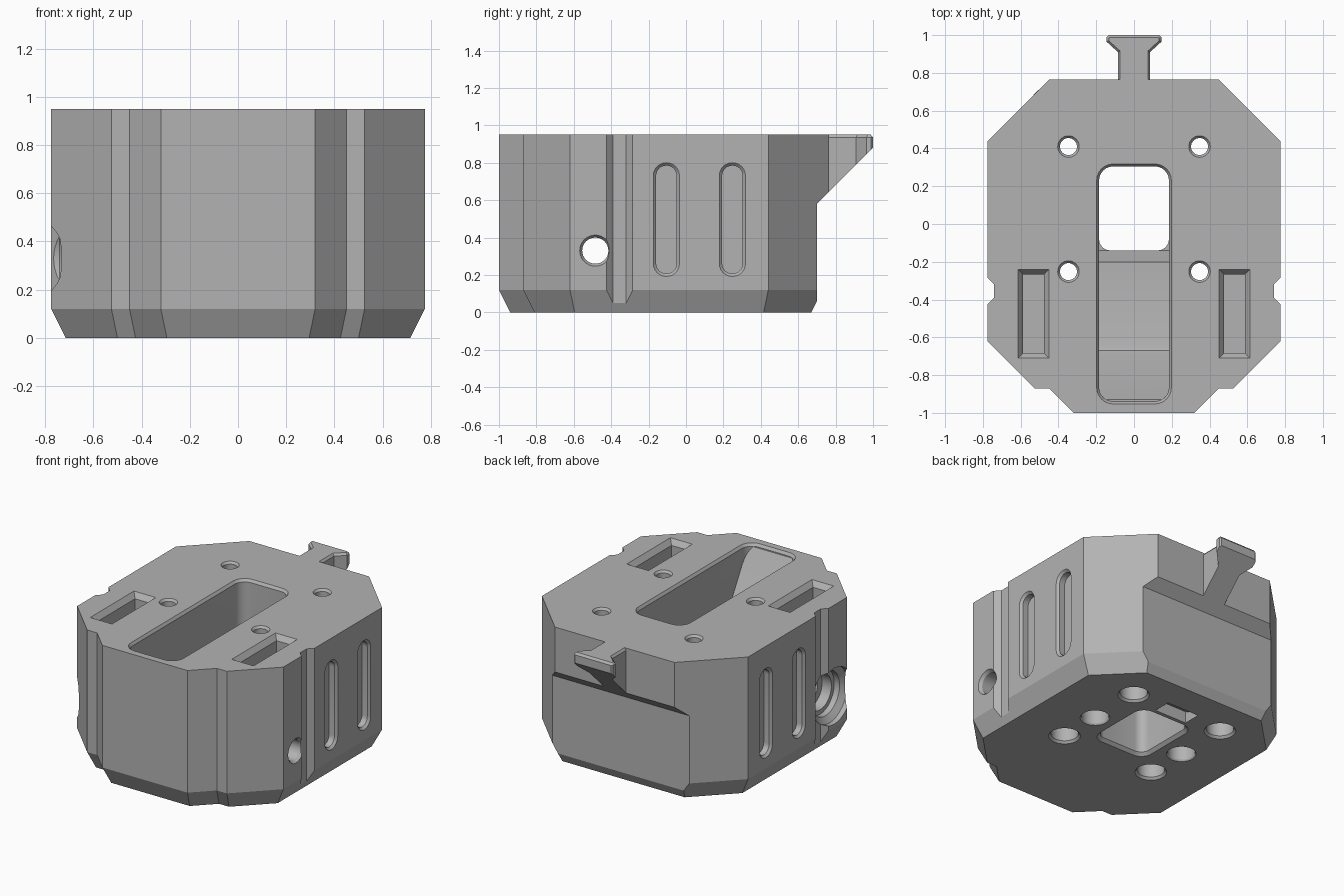
import bpy, bmesh, math
from mathutils import Vector

if "Cube" in bpy.data.objects:
    bpy.data.objects.remove(bpy.data.objects["Cube"])

grey = bpy.data.materials.new("plain grey")
grey.use_nodes = True
grey.diffuse_color = (0.45, 0.45, 0.45, 1)
grey.node_tree.nodes["Principled BSDF"].inputs["Base Color"].default_value = (0.45, 0.45, 0.45, 1)


def inset(points, d):
    """Mitred offset of a counter-clockwise outline; positive goes inward."""
    result = []
    for i, p in enumerate(points):
        a = (p - points[i - 1]).normalized()
        b = (points[(i + 1) % len(points)] - p).normalized()
        na, nb = Vector((-a.y, a.x)), Vector((-b.y, b.x))
        result.append(p + (na + nb) * d / (1 + na.dot(nb)))
    return result


def prism(name, outline, levels, axis="z"):
    """Stack an outline at (depth, inset) levels along an axis."""
    outline = [Vector(p) for p in outline]
    bm = bmesh.new()
    rings = []
    for w, d in levels:
        ring = []
        for u, v in inset(outline, d):
            ring.append(bm.verts.new((w, u, v) if axis == "x" else (u, v, w)))
        rings.append(ring)
    n = len(outline)
    for low, high in zip(rings, rings[1:]):
        for i in range(n):
            j = (i + 1) % n
            bm.faces.new((low[i], low[j], high[j], high[i]))
    bm.faces.new(rings[0][::-1])
    bm.faces.new(rings[-1])
    bmesh.ops.recalc_face_normals(bm, faces=bm.faces)
    mesh = bpy.data.meshes.new(name)
    bm.to_mesh(mesh)
    bm.free()
    mesh.materials.append(grey)
    obj = bpy.data.objects.new(name, mesh)
    bpy.context.collection.objects.link(obj)
    return obj


def cut(target, cutter):
    """Subtract the cutter, then discard it."""
    cutter.hide_render = True
    mod = target.modifiers.new("cut", "BOOLEAN")
    mod.operation, mod.solver, mod.object = "DIFFERENCE", "EXACT", cutter
    bpy.context.view_layer.objects.active = target
    bpy.ops.object.modifier_apply(modifier=mod.name)
    bpy.data.objects.remove(cutter)


def rounded(u0, u1, v0, v1, r, steps=6):
    """Rounded rectangle outline."""
    corners = [(u1 - r, v1 - r), (u0 + r, v1 - r), (u0 + r, v0 + r), (u1 - r, v0 + r)]
    points = []
    for k, (cu, cv) in enumerate(corners):
        for s in range(steps + 1):
            a = math.pi / 2 * (k + s / steps)
            points.append((cu + r * math.cos(a), cv + r * math.sin(a)))
    return points


def circle(u, v, r, n=32):
    return [(u + r * math.cos(math.tau * i / n), v + r * math.sin(math.tau * i / n)) for i in range(n)]


def box(u0, u1, v0, v1):
    return [(u0, v0), (u1, v0), (u1, v1), (u0, v1)]


def mirrored(half):
    return half + [(-x, y) for x, y in reversed(half)]


# Main block with a sloped lower edge
body = prism("housing_body", mirrored([
    (0.32, -1), (0.45, -0.87), (0.525, -0.87), (0.775, -0.62),
    (0.775, 0.44), (0.45, 0.765)]), [(0, 0.06), (0.12, 0), (0.95, 0)])

# Recessed lower back under an overhang
cut(body, prism("back_recess", [
    (0.62, -0.1), (1.2, -0.1), (1.2, 0.645), (0.765, 0.645),
    (0.70, 0.58), (0.70, 0.06)], [(-1, 0), (1, 0)], "x"))

# Long top chute with a sloped front and a flat floor
chute = prism("chute_cutter", rounded(-0.185, 0.185, -0.94, 0.305, 0.075),
              [(0.1, 0), (0.932, 0), (0.96, -0.02)])
cut(chute, prism("chute_floor", [
    (-1.1, -0.2), (0.5, -0.2), (0.5, 0.36), (-0.14, 0.36), (-0.20, 0.48),
    (-0.64, 0.48), (-0.67, 0.49), (-0.70, 0.53), (-0.93, 0.93), (-1.1, 0.93)],
    [(-0.5, 0), (0.5, 0)], "x"))
cut(body, chute)
cut(body, prism("chute_opening", rounded(-0.185, 0.185, -0.14, 0.305, 0.06),
                [(-0.02, -0.04), (0.02, 0), (0.6, 0)]))

# Shallow wedge pocket in the underside
cut(body, prism("underside_pocket", [
    (0.35, -0.05), (0.47, -0.05), (0.47, 0.02), (0.35, 0.08)],
    [(-0.12, 0), (0.12, 0)], "x"))

for side in (-1, 1):
    # Bolt holes with wider bores below
    for y in (-0.252, 0.41):
        x = side * 0.347
        cut(body, prism("bolt_hole", circle(x, y, 0.045), [(-0.1, 0), (0.935, 0), (0.96, -0.02)]))
        cut(body, prism("bolt_bore", circle(x, y, 0.085), [(-0.02, -0.03), (0.015, 0), (0.3, 0)]))
    cut(body, prism("blind_bore", circle(side * 0.347, 0.04, 0.085),
                    [(-0.02, -0.02), (0.01, 0), (0.15, 0)]))

    # Rectangular top pockets with sloped rims
    px = side * 0.532
    cut(body, prism("top_pocket", box(px - 0.082, px + 0.082, -0.71, -0.24),
                    [(0.70, 0.027), (0.915, 0.027), (0.95, 0), (0.98, 0)]))

    # Vertical side groove
    cut(body, prism("side_groove", [
        (side * 0.74, -0.39), (side * 0.80, -0.45), (side * 0.80, -0.26),
        (side * 0.74, -0.32)][::side], [(-0.1, 0), (1.1, 0)]))

    # Rounded side slots
    for y in (-0.105, 0.248):
        cut(body, prism("side_slot", rounded(y - 0.07, y + 0.07, 0.192, 0.80, 0.069),
                        [(side * 0.72, 0.015), (side * 0.76, 0.015),
                         (side * 0.775, 0), (side * 0.8, 0)], "x"))

# Cross shaft, stepped on the right side
cut(body, prism("cross_shaft", circle(-0.485, 0.33, 0.07),
                [(-0.9, 0), (0.755, 0), (0.80, -0.03)], "x"))
cut(body, prism("shaft_step", circle(-0.485, 0.33, 0.12),
                [(-0.9, -0.07), (-0.74, -0.07), (-0.71, -0.03),
                 (-0.67, -0.03), (-0.67, 0), (-0.60, 0)], "x"))

# Flared tail hook with a sloped underside
tail = prism("tail_hook", mirrored([
    (0.085, 0.75), (0.085, 0.91), (0.145, 0.965), (0.145, 0.99), (0.135, 1.0)][::1]),
    [(0.6, 0), (0.935, 0), (0.95, 0.012)])
bm = bmesh.new()
bm.from_mesh(tail.data)
bmesh.ops.bisect_plane(bm, geom=bm.verts[:] + bm.edges[:] + bm.faces[:],
                       plane_co=(0, 0.88, 0.76), plane_no=(0, 1, -1), clear_outer=True)
bmesh.ops.holes_fill(bm, edges=[e for e in bm.edges if e.is_boundary])
bmesh.ops.recalc_face_normals(bm, faces=bm.faces)
bm.to_mesh(tail.data)
bm.free()

# Smooth the round bores, keep the block edges sharp
for obj in (body, tail):
    bpy.ops.object.select_all(action="DESELECT")
    obj.select_set(True)
    bpy.context.view_layer.objects.active = obj
    bpy.ops.object.shade_smooth_by_angle(angle=math.radians(20))
